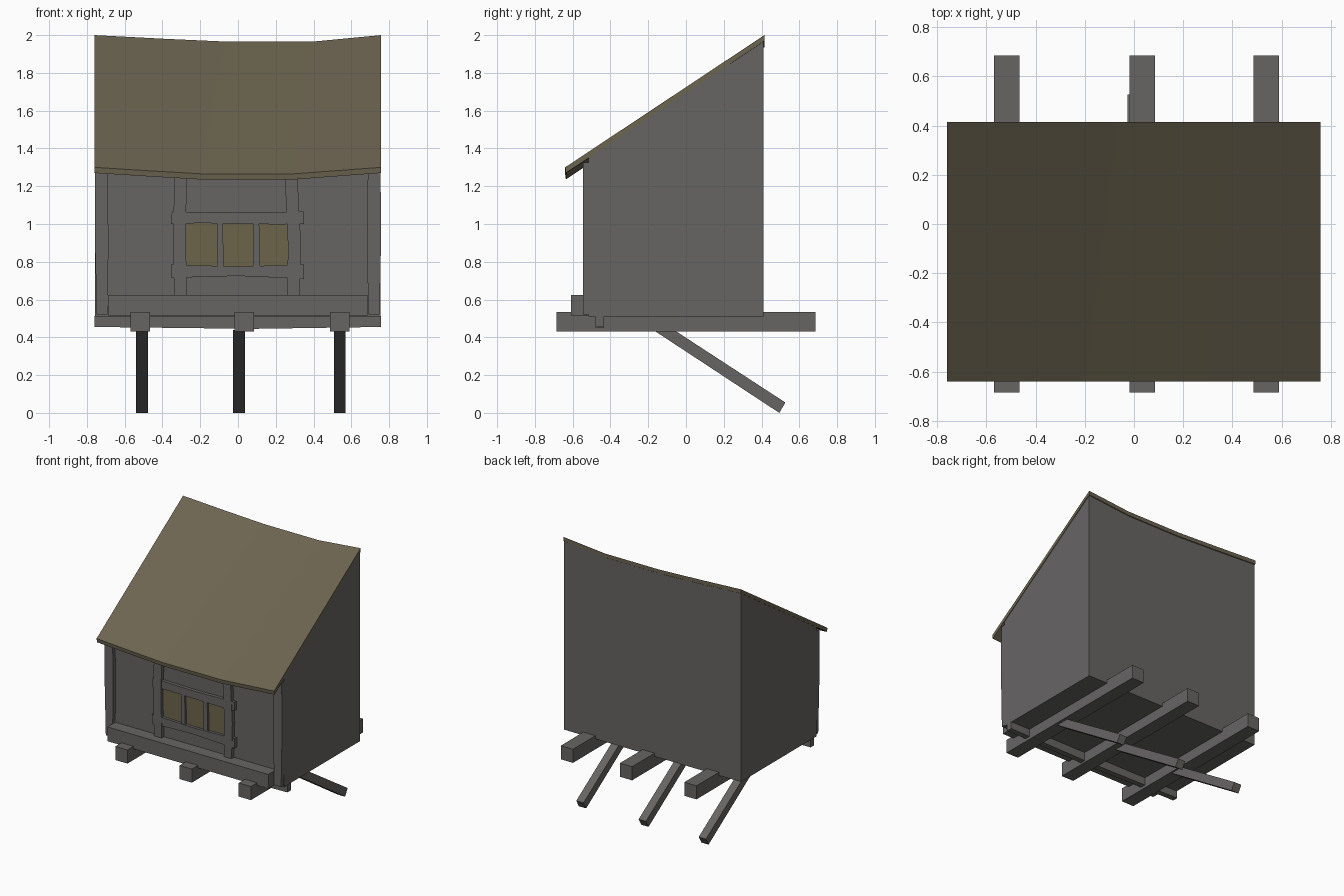
import bpy, bmesh

if "Cube" in bpy.data.objects:
    bpy.data.objects.remove(bpy.data.objects["Cube"])


def material(name, rgb):
    m = bpy.data.materials.new(name)
    m.diffuse_color = (*rgb, 1)
    m.use_nodes = True
    m.node_tree.nodes["Principled BSDF"].inputs["Base Color"].default_value = m.diffuse_color
    return m


TIMBER = material("grey_timber", (0.135, 0.130, 0.127))
THATCH = material("olive_roof", (0.150, 0.129, 0.081))
GLASS = material("dull_yellow_pane", (0.150, 0.128, 0.069))


def loft(name, rings, mat):
    """Skin a closed solid through rings that have equal point counts."""
    bm = bmesh.new()
    vs = [[bm.verts.new(p) for p in r] for r in rings]
    n = len(vs[0])
    for a, b in zip(vs, vs[1:]):
        for i in range(n):
            j = (i + 1) % n
            bm.faces.new((a[i], a[j], b[j], b[i]))
    bm.faces.new(vs[0])
    bm.faces.new(vs[-1])
    bmesh.ops.recalc_face_normals(bm, faces=bm.faces)
    me = bpy.data.meshes.new(name)
    bm.to_mesh(me)
    bm.free()
    me.materials.append(mat)
    ob = bpy.data.objects.new(name, me)
    bpy.context.collection.objects.link(ob)
    return ob


def front_plate(name, outline, y0, y1, mat=TIMBER):
    """Outline in x,z given thickness along y."""
    return loft(name, [[(x, y, z) for x, z in outline] for y in (y0, y1)], mat)


def side_bar(name, outline, x0, x1, mat=TIMBER):
    """Outline in y,z extruded along x."""
    return loft(name, [[(x, y, z) for y, z in outline] for x in (x0, x1)], mat)


def rect(a0, a1, b0, b1):
    return [(a0, b0), (a1, b0), (a1, b1), (a0, b1)]


# Sagging roof stations: x at the eave, x at the ridge, drop
STATIONS = [(-0.76, -0.76, 0), (-0.46, -0.40, 0.019), (-0.20, -0.07, 0.034),
            (0.30, 0.40, 0.034), (0.757, 0.757, 0)]
EAVE, RIDGE, THICK = -0.64, 0.415, 0.03


def roof_z(y):
    return 1.30 + (y - EAVE) * 0.70 / (RIDGE - EAVE)


roof = []
body = []
for xe, xr, s in STATIONS:
    roof.append([(xe, EAVE, 1.30 - s), (xr, RIDGE, 2.0 - s),
                 (xr, RIDGE, 2.0 - THICK - s), (xe, EAVE + 0.004, 1.27 - s)])
    fx, bx = xe * 0.995, xr * 0.995
    f, b = -0.515, 0.41
    body.append([(fx, f, 0.51), (bx, b, 0.51),
                 (bx, b, roof_z(b) - THICK - s), (fx, f, roof_z(f) - THICK - s)])
loft("roof", roof, THATCH)
loft("house_walls", body, TIMBER)

# Support beams and slanted struts
for i, (bx, sx) in enumerate([(-0.517, -0.508), (0.033, 0.005), (0.538, 0.538)]):
    side_bar(f"floor_beam_{i}", rect(-0.685, 0.685, 0.43, 0.535), bx - 0.052, bx + 0.052)
    side_bar(f"strut_{i}", [(-0.175, 0.44), (0.494, 0.0), (0.526, 0.055), (-0.065, 0.44)],
             sx - 0.031, sx + 0.031)

# Cross joist below the floor and sill beam in front
front_plate("cross_joist", [(-0.76, 0.455), (0.08, 0.445), (0.757, 0.455),
                            (0.757, 0.512), (-0.76, 0.512)], -0.478, -0.435)
front_plate("front_sill", rect(-0.688, 0.686, 0.515, 0.625), -0.61, -0.51)

# Corner posts, slightly bowed
front_plate("corner_post_left", [(-0.748, 0.52), (-0.69, 0.52), (-0.686, 0.9), (-0.69, 1.325),
                                 (-0.758, 1.325), (-0.757, 0.9)], -0.545, -0.505)
front_plate("corner_post_right", [(0.69, 0.52), (0.75, 0.52), (0.757, 0.9), (0.755, 1.325),
                                  (0.688, 1.325), (0.683, 0.9)], -0.545, -0.505)

# Window frame posts, rails and mullions
front_plate("window_post_left", [(-0.335, 0.61), (-0.27, 0.61), (-0.276, 0.9), (-0.272, 1.3),
                                 (-0.335, 1.3), (-0.345, 0.9)], -0.545, -0.505)
front_plate("window_post_right", [(0.262, 0.61), (0.326, 0.61), (0.333, 0.9), (0.312, 1.3),
                                  (0.246, 1.3), (0.264, 0.9)], -0.545, -0.505)
front_plate("window_rail_top", [(-0.355, 1.0), (-0.2, 1.005), (0.2, 0.998), (0.35, 1.0),
                                (0.348, 1.066), (0.0, 1.06), (-0.35, 1.066)], -0.541, -0.505)
front_plate("window_rail_bottom", [(-0.352, 0.715), (0.0, 0.725), (0.35, 0.71),
                                   (0.35, 0.785), (0.0, 0.775), (-0.355, 0.785)], -0.541, -0.505)
front_plate("mullion_left", [(-0.108, 0.77), (-0.076, 0.77), (-0.08, 1.01), (-0.112, 1.01)],
            -0.537, -0.505)
front_plate("mullion_right", [(0.08, 0.77), (0.118, 0.77), (0.112, 1.01), (0.082, 1.01)],
            -0.537, -0.505)

# Window panes
for i, (x0, x1) in enumerate([(-0.277, -0.105), (-0.082, 0.085), (0.11, 0.266)]):
    front_plate(f"window_pane_{i}", rect(x0, x1, 0.775, 1.005), -0.520, -0.512, GLASS)
